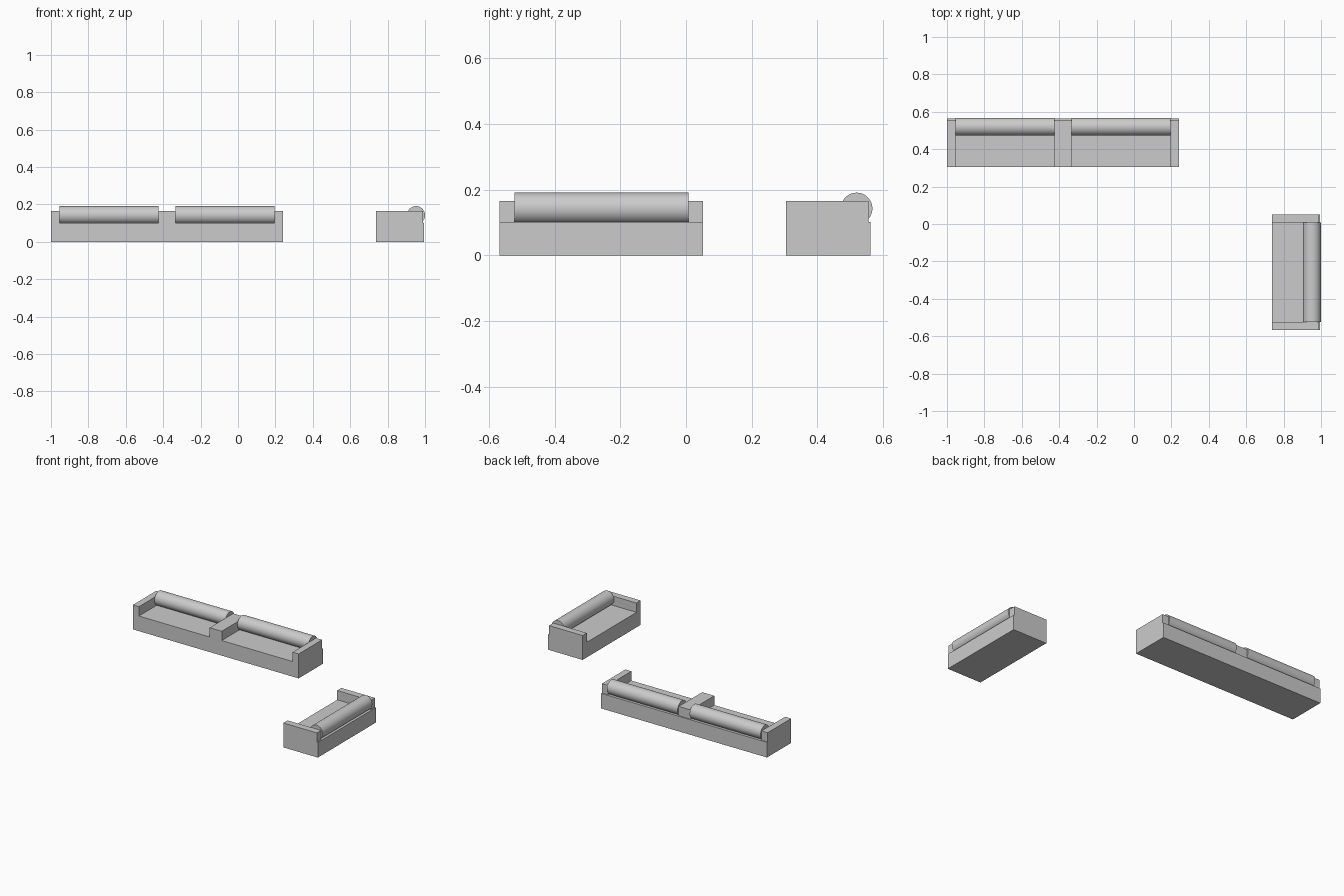
import bpy
import math
from mathutils import Matrix, Vector

if "Cube" in bpy.data.objects:
    bpy.data.objects.remove(bpy.data.objects["Cube"])

UNIT = 0.62        # length of one seat unit
ARM = 0.045        # arm thickness
SEAT_Z = 0.102
ARM_Z = 0.165
BASE_D = 0.258
ARM_D = 0.251
ROLL_R = 0.048


def box(name, lo, hi, place):
    lo, hi = Vector(lo), Vector(hi)
    bpy.ops.mesh.primitive_cube_add(size=1)
    ob = bpy.context.object
    ob.name = name
    size = hi - lo
    ob.data.transform(place @ Matrix.Translation((lo + hi) / 2) @ Matrix.Diagonal((*size, 1)))
    return ob


def roll(name, x0, x1, place):
    bpy.ops.mesh.primitive_cylinder_add(vertices=48, radius=ROLL_R, depth=x1 - x0)
    ob = bpy.context.object
    ob.name = name
    centre = Vector(((x0 + x1) / 2, 0.215, 0.143))
    ob.data.transform(place @ Matrix.Translation(centre) @ Matrix.Rotation(math.pi / 2, 4, 'Y'))
    bpy.ops.object.shade_smooth_by_angle(angle=math.radians(40))
    return ob


def sofa(name, seats, place):
    """Sofa along local x, front at local y = 0, back towards +y."""
    length = seats * UNIT
    box(name + "_base", (0, 0, 0), (length, BASE_D, SEAT_Z), place)
    # end arms and double-width arms between seats
    for i in range(seats + 1):
        x0 = max(0, i * UNIT - ARM)
        x1 = min(length, i * UNIT + ARM)
        box(f"{name}_arm_{i}", (x0, 0, SEAT_Z), (x1, ARM_D, ARM_Z), place)
    # bolster back rests
    for i in range(seats):
        roll(f"{name}_bolster_{i}", i * UNIT + ARM, (i + 1) * UNIT - ARM, place)


# double sofa at the back, single armchair turned to the side
sofa("double_sofa", 2, Matrix.Translation((-1, 0.305, 0)))
sofa("single_sofa", 1, Matrix.Translation((0.737, 0.052, 0)) @ Matrix.Rotation(-math.pi / 2, 4, 'Z'))
